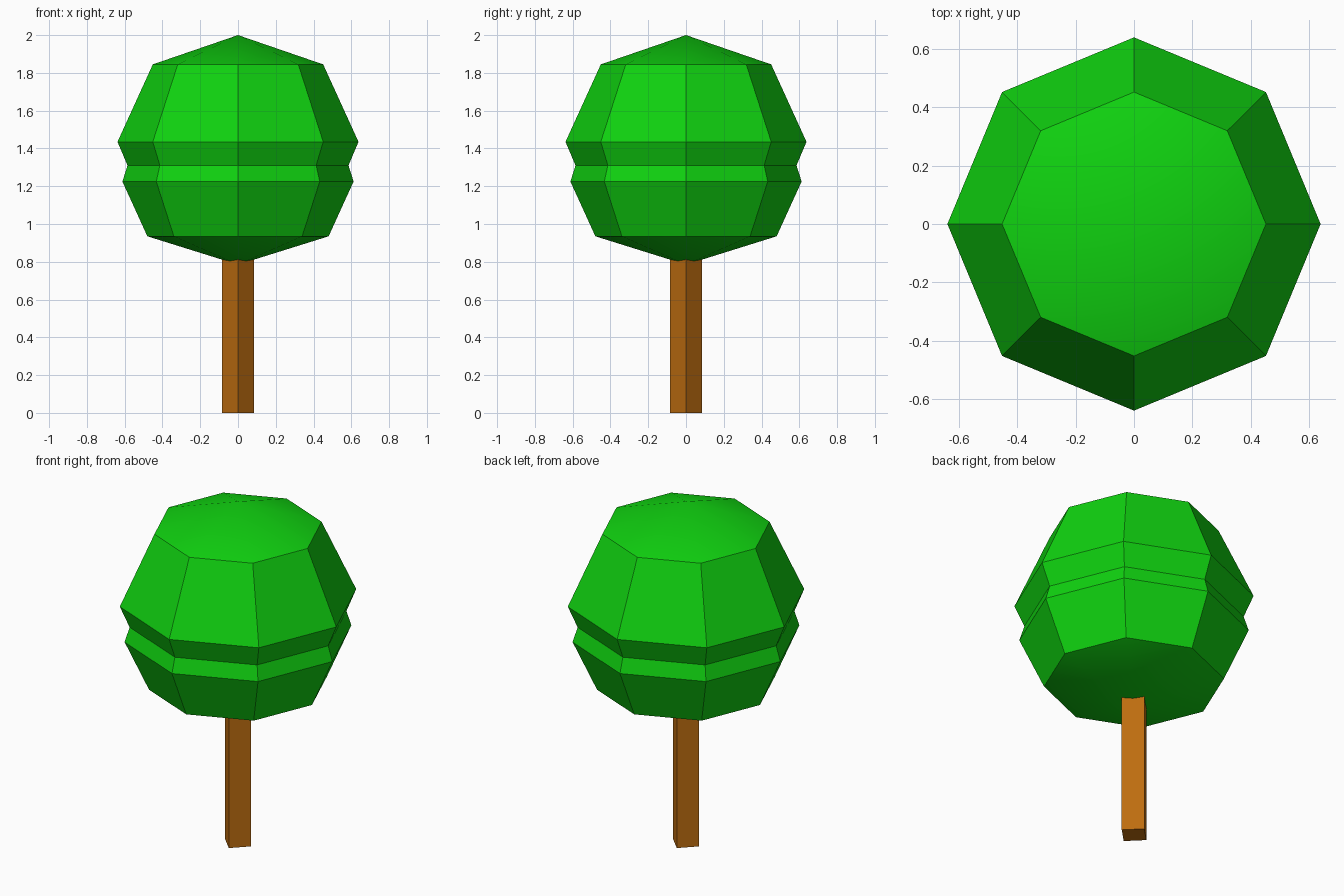
import bpy
import bmesh
import math

if "Cube" in bpy.data.objects:
    bpy.data.objects.remove(bpy.data.objects["Cube"], do_unlink=True)


def make_material(name, colour):
    mat = bpy.data.materials.new(name)
    mat.use_nodes = True
    mat.diffuse_color = colour
    bsdf = next(n for n in mat.node_tree.nodes if n.type == "BSDF_PRINCIPLED")
    bsdf.inputs["Base Color"].default_value = colour
    return mat


def lathe(name, profile, sides, mat):
    """Revolve (radius, z) points around z, with a corner on each axis."""
    bm = bmesh.new()
    verts = [bm.verts.new((r, 0, z)) for r, z in profile]
    edges = [bm.edges.new(pair) for pair in zip(verts, verts[1:])]
    bmesh.ops.spin(bm, geom=verts + edges, cent=(0, 0, 0), axis=(0, 0, 1),
                   angle=math.tau, steps=sides, use_merge=True)
    bmesh.ops.remove_doubles(bm, verts=bm.verts[:], dist=0.0005)
    bmesh.ops.recalc_face_normals(bm, faces=bm.faces[:])
    mesh = bpy.data.meshes.new(name)
    bm.to_mesh(mesh)
    bm.free()
    mesh.materials.append(mat)
    obj = bpy.data.objects.new(name, mesh)
    bpy.context.collection.objects.link(obj)
    # Soft shading on the shallow caps, crisp edges everywhere else
    bpy.ops.object.select_all(action="DESELECT")
    obj.select_set(True)
    bpy.context.view_layer.objects.active = obj
    bpy.ops.object.shade_smooth_by_angle(angle=math.radians(30))
    return obj


leaf_green = make_material("leaf green", (0.005, 0.645, 0.005, 1))
bark_brown = make_material("bark brown", (0.51, 0.152, 0.005, 1))

# Eight-sided crown, pinched by a groove around the middle
lathe("crown", [(0, 0.785), (0.48, 0.935), (0.612, 1.225), (0.585, 1.31),
                (0.638, 1.435), (0.451, 1.845), (0, 2.0)], 8, leaf_green)

# Square trunk turned corner to the front, running up into the crown
lathe("trunk", [(0, 0), (0.085, 0), (0.085, 1.0), (0, 1.0)], 4, bark_brown)
